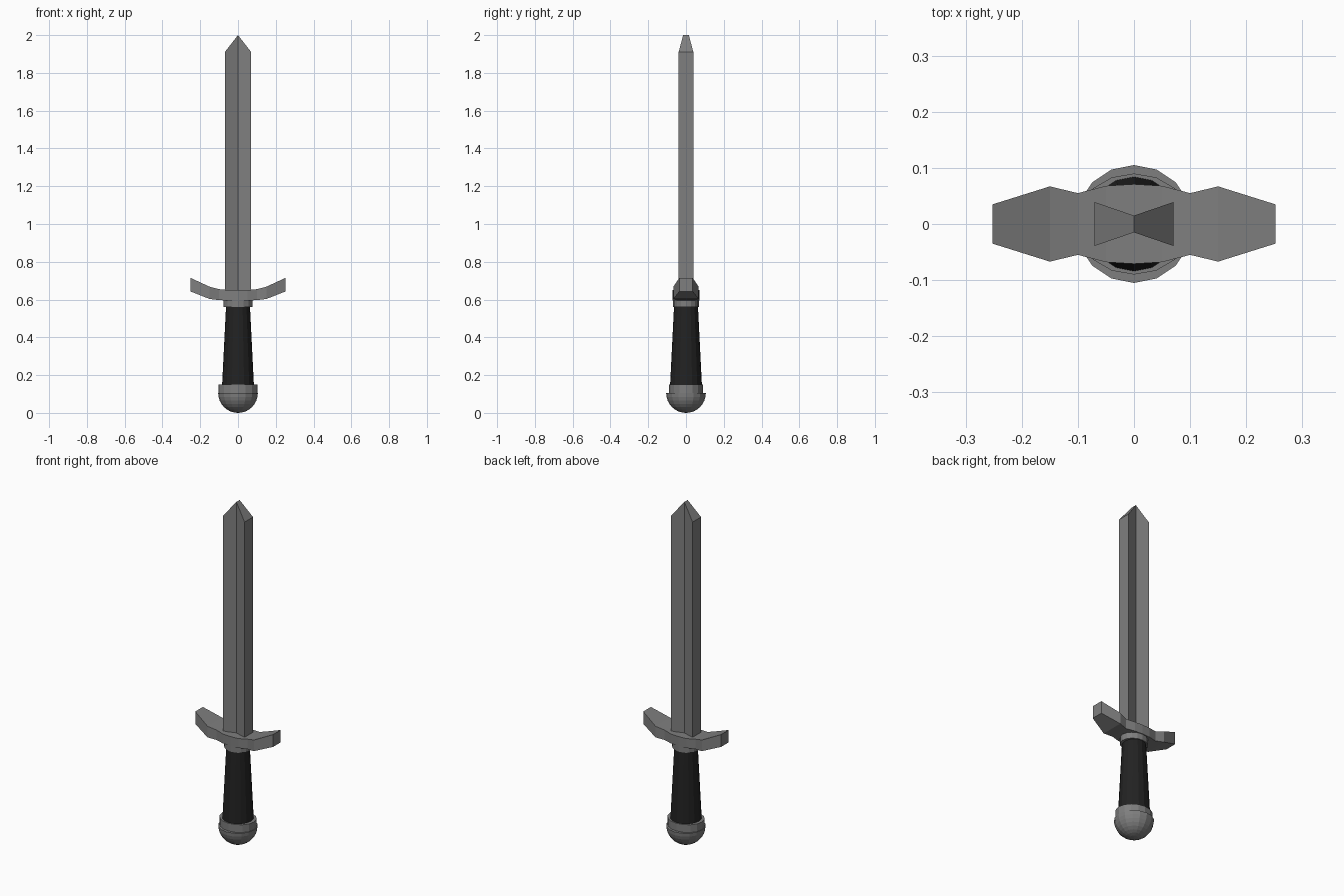
import bpy, bmesh, math

if "Cube" in bpy.data.objects:
    bpy.data.objects.remove(bpy.data.objects["Cube"])


def material(name, v):
    m = bpy.data.materials.new(name)
    m.diffuse_color = (v, v, v, 1)
    m.use_nodes = True
    m.node_tree.nodes["Principled BSDF"].inputs["Base Color"].default_value = m.diffuse_color
    return m


STEEL = material("grey steel", 0.21)
LEATHER = material("black leather", 0.016)


def loft(name, rings, mat):
    """Join matching rings of points with quads and cap both ends."""
    bm = bmesh.new()
    loops = [[bm.verts.new(p) for p in ring] for ring in rings]
    n = len(loops[0])
    for a, b in zip(loops, loops[1:]):
        for i in range(n):
            j = (i + 1) % n
            bm.faces.new((a[i], a[j], b[j], b[i]))
    bm.faces.new(loops[0])
    bm.faces.new(loops[-1])
    bmesh.ops.recalc_face_normals(bm, faces=bm.faces)
    me = bpy.data.meshes.new(name)
    bm.to_mesh(me)
    bm.free()
    me.materials.append(mat)
    ob = bpy.data.objects.new(name, me)
    bpy.context.collection.objects.link(ob)
    return ob


def oval(rx, ry, z, n=16):
    return [(rx * math.cos(2 * math.pi * i / n), ry * math.sin(2 * math.pi * i / n), z)
            for i in range(n)]


# blade: each half tapers in thickness toward the central groove, tip is a ridge
def blade_half(s):
    return [[(s * x, y * k, z) for k, z in ((-1, 0.62), (1, 0.62), (1, top), (-1, top))]
            for x, y, top in ((0, 0.015, 2.0), (0.07, 0.039, 1.91))]


left, right = blade_half(-1), blade_half(1)
loft("blade", [left[1], right[0], right[1]], STEEL)

# curved crossguard: half-length stations (x, half depth, bottom z, top z), mirrored
half = [(0.05, 0.068, 0.595, 0.65), (0.10, 0.055, 0.597, 0.655),
        (0.15, 0.067, 0.603, 0.668), (0.252, 0.035, 0.643, 0.715)]
stations = [(-x, y, b, t) for x, y, b, t in reversed(half)] + [(0, 0.071, 0.595, 0.65)] + half
loft("crossguard", [[(x, -y, b), (x, y, b), (x, y, t), (x, -y, t)]
                    for x, y, b, t in stations], STEEL)

# collar under the guard, grip and pommel ring
loft("guard_collar", [oval(0.077, 0.068, 0.56), oval(0.077, 0.068, 0.60)], STEEL)
loft("grip", [oval(0.085, 0.085, 0.13), oval(0.063, 0.063, 0.57)], LEATHER)
loft("pommel_ring", [oval(0.103, 0.09, 0.09), oval(0.103, 0.09, 0.15)], STEEL)

# half-ball pommel
R = 0.105
loft("pommel", [oval(R * math.sin(a), R * math.sin(a), R - R * math.cos(a))
                for a in (math.pi / 2 * max(i, 0.02) / 8 for i in range(9))], STEEL)
